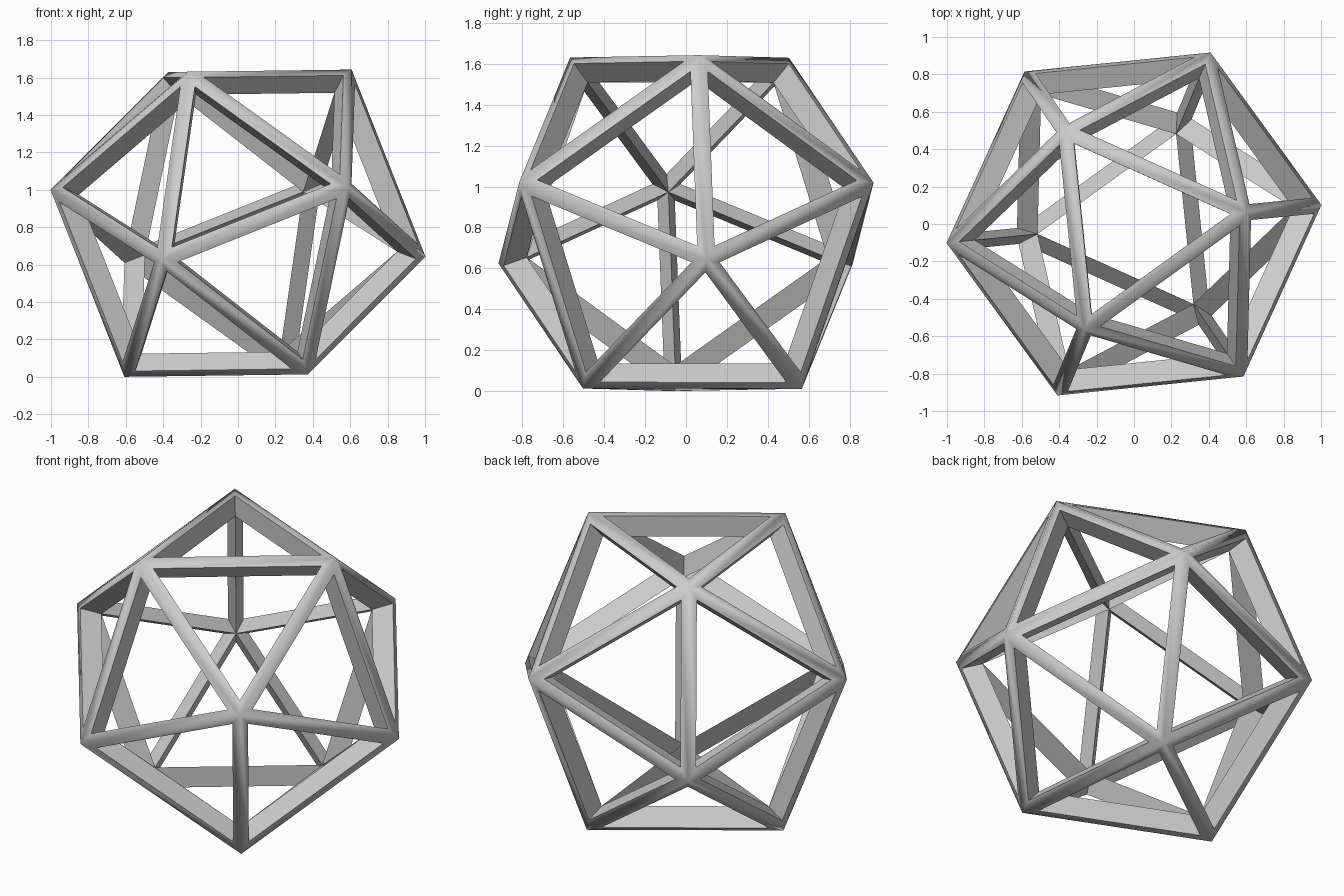
import bpy
import bmesh
from math import sqrt, radians
from mathutils import Matrix, Vector

cube = bpy.data.objects.get("Cube")
if cube:
    bpy.data.objects.remove(cube, do_unlink=True)

EDGE = 1.076          # icosahedron edge length
OPENING = 0.853       # size of each triangular opening relative to its face
INNER = 0.849         # size of the inner ridge cage relative to the outer one

grey = bpy.data.materials.new("light grey")
grey.use_nodes = True
colour = (0.6, 0.6, 0.6, 1)
grey.diffuse_color = colour
grey.node_tree.nodes["Principled BSDF"].inputs["Base Color"].default_value = colour

# Icosahedron resting on a face: four rings of three corners
small, large = EDGE / sqrt(3), EDGE * (1 + sqrt(5)) / 2 / sqrt(3)
high, low = 0.7558 * EDGE, 0.1784 * EDGE
solid = bmesh.new()
for radius, z, turn in ((small, high, 0), (large, low, 60),
                        (large, -low, 0), (small, -high, 60)):
    for k in range(3):
        spin = Matrix.Rotation(radians(5.8 + turn + 120 * k), 3, 'Z')
        solid.verts.new(spin @ Vector((radius, 0, z)))
bmesh.ops.convex_hull(solid, input=solid.verts)
bmesh.ops.rotate(solid, verts=solid.verts, matrix=Matrix.Rotation(radians(-0.75), 3, 'Y'))
bmesh.ops.recalc_face_normals(solid, faces=solid.faces)

# Struts: outer strips around each opening, then walls down to the inner ridge
frame = bmesh.new()
outer = {v: frame.verts.new(v.co) for v in solid.verts}
inner = {v: frame.verts.new(v.co * INNER) for v in solid.verts}
for face in solid.faces:
    centre = face.calc_center_median()
    rim = [frame.verts.new(centre.lerp(v.co, OPENING)) for v in face.verts]
    for i, v in enumerate(face.verts):
        j = (i + 1) % 3
        w = face.verts[j]
        frame.faces.new((outer[v], outer[w], rim[j], rim[i]))
        frame.faces.new((rim[i], rim[j], inner[w], inner[v]))
bmesh.ops.recalc_face_normals(frame, faces=frame.faces)

# Stand the frame on the ground
bottom = min(v.co.z for v in frame.verts)
bmesh.ops.translate(frame, verts=frame.verts, vec=(0, 0, -bottom))
mesh = bpy.data.meshes.new("icosahedron_frame")
frame.to_mesh(mesh)
solid.free()
frame.free()
mesh.materials.append(grey)
obj = bpy.data.objects.new("icosahedron_frame", mesh)
bpy.context.collection.objects.link(obj)

# Soft outer ridges, crisp rims and inner ridges
bpy.ops.object.select_all(action='DESELECT')
obj.select_set(True)
bpy.context.view_layer.objects.active = obj
bpy.ops.object.shade_smooth_by_angle(angle=radians(60))
